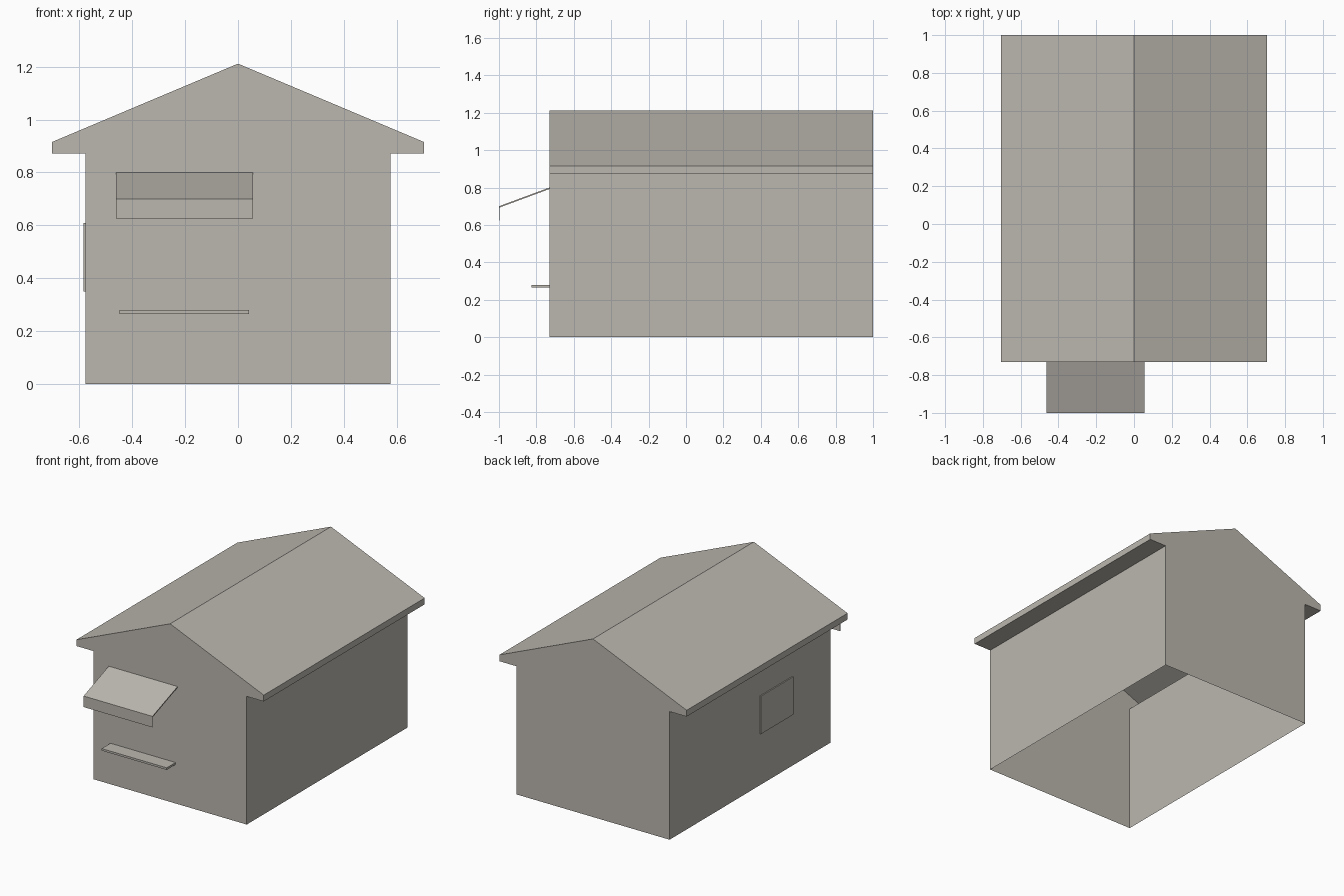
import bpy
import bmesh
from mathutils import Vector

cube = bpy.data.objects.get("Cube")
if cube:
    bpy.data.objects.remove(cube, do_unlink=True)

# One warm grey for the whole building
COLOUR = (0.5, 0.475, 0.43, 1)
grey = bpy.data.materials.new("warm_grey")
grey.use_nodes = True
grey.diffuse_color = COLOUR
grey.node_tree.nodes["Principled BSDF"].inputs["Base Color"].default_value = COLOUR


def add_object(name, bm):
    mesh = bpy.data.meshes.new(name)
    bm.to_mesh(mesh)
    bm.free()
    mesh.materials.append(grey)
    obj = bpy.data.objects.new(name, mesh)
    bpy.context.collection.objects.link(obj)
    return obj


def extrude_profile(name, points, offset):
    """Closed solid: a polygon swept along an offset."""
    bm = bmesh.new()
    face = bm.faces.new([bm.verts.new(p) for p in points])
    swept = bmesh.ops.extrude_face_region(bm, geom=[face], use_keep_orig=True)
    moved = [g for g in swept["geom"] if isinstance(g, bmesh.types.BMVert)]
    bmesh.ops.translate(bm, verts=moved, vec=Vector(offset))
    bmesh.ops.recalc_face_normals(bm, faces=bm.faces)
    return add_object(name, bm)


FRONT, BACK = -0.73, 1.0
WALL, EAVE = 0.577, 0.705

# House shell: gabled profile with boxed eaves, open underneath
half = [(WALL, 0), (WALL, 0.872), (EAVE, 0.872), (EAVE, 0.915)]
profile = half + [(0, 1.212)] + [(-x, z) for x, z in reversed(half)]
house = extrude_profile("house_shell", [(x, FRONT, z) for x, z in profile],
                        (0, BACK - FRONT, 0))
bm = bmesh.new()
bm.from_mesh(house.data)
floor = [f for f in bm.faces if all(v.co.z < 0.001 for v in f.verts)]
bmesh.ops.delete(bm, geom=floor, context="FACES_ONLY")
bm.to_mesh(house.data)
bm.free()

# Sloping awning board over the serving hatch
LEFT, WIDTH = -0.462, 0.518
slope = [(FRONT, 0.8), (-1, 0.7), (-1, 0.692), (FRONT, 0.792)]
extrude_profile("awning", [(LEFT, y, z) for y, z in slope], (WIDTH, 0, 0))

# Thin valance hanging from the awning's front edge
valance = [(-1, 0.692), (-0.998, 0.692), (-0.998, 0.625), (-1, 0.625)]
extrude_profile("awning_valance", [(LEFT, y, z) for y, z in valance], (WIDTH, 0, 0))

# Counter shelf below the awning
shelf = [(FRONT, 0.265), (-0.825, 0.265), (-0.825, 0.279), (FRONT, 0.279)]
extrude_profile("counter_shelf", [(-0.449, y, z) for y, z in shelf], (0.49, 0, 0))

# Flat panel on the side wall
panel = [(-0.32, 0.35), (0.03, 0.35), (0.03, 0.608), (-0.32, 0.608)]
extrude_profile("side_panel", [(-WALL, y, z) for y, z in panel], (-0.008, 0, 0))
